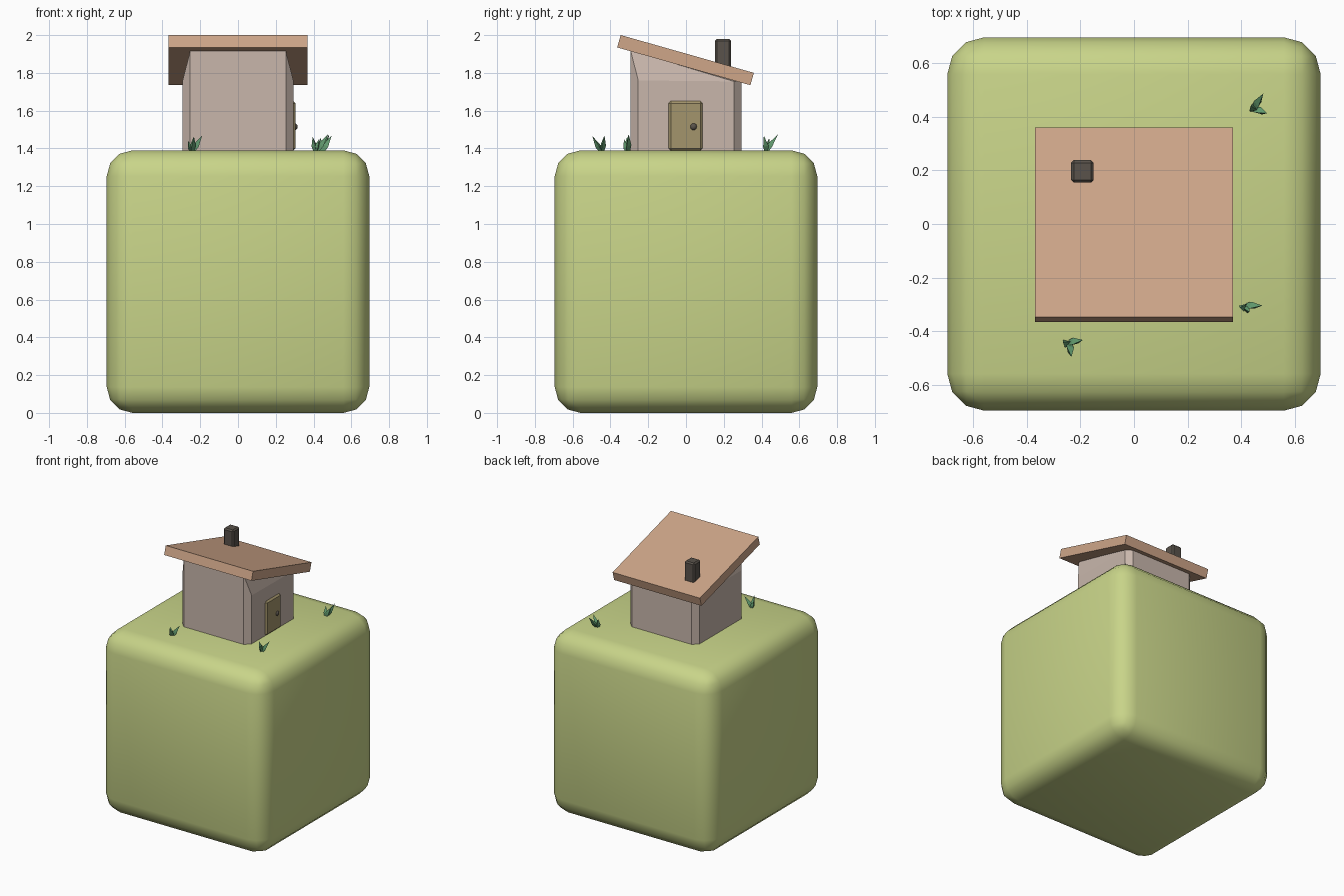
import bpy, bmesh, math
from mathutils import Vector, Matrix

if "Cube" in bpy.data.objects:
    bpy.data.objects.remove(bpy.data.objects["Cube"])


def material(name, rgb):
    m = bpy.data.materials.new(name)
    m.diffuse_color = (*rgb, 1)
    m.use_nodes = True
    m.node_tree.nodes["Principled BSDF"].inputs["Base Color"].default_value = m.diffuse_color
    return m


GREEN = material("meadow_green", (0.58, 0.66, 0.25))
WALL = material("plaster", (0.58, 0.47, 0.41))
ROOF = material("clay", (0.62, 0.38, 0.25))
DOOR = material("olive_wood", (0.37, 0.30, 0.15))
DARK = material("dark_stone", (0.10, 0.085, 0.07))
BLADE = material("grass_green", (0.13, 0.35, 0.17))


def finish(name, bm, mat, smooth=False):
    bmesh.ops.recalc_face_normals(bm, faces=bm.faces[:])
    for f in bm.faces:
        f.smooth = smooth
    me = bpy.data.meshes.new(name)
    bm.to_mesh(me)
    bm.free()
    me.materials.append(mat)
    ob = bpy.data.objects.new(name, me)
    bpy.context.collection.objects.link(ob)
    return ob


def box(name, center, size, mat, bevel=0, segments=1, tilt=0, smooth=False):
    bm = bmesh.new()
    bmesh.ops.create_cube(bm, size=1, matrix=Matrix.Diagonal((*size, 1)))
    if bevel:
        bmesh.ops.bevel(bm, geom=bm.edges[:], offset=bevel, segments=segments,
                        profile=0.5, affect='EDGES')
    ob = finish(name, bm, mat, smooth)
    ob.location = center
    ob.rotation_euler.x = tilt
    return ob


# Rounded block of ground
box("ground_block", (0, 0, 0.695), (1.39, 1.39, 1.39), GREEN, 0.137, 3, smooth=True)

# Walls: chamfered corners, upper sides leaning in below the sloping roof
bm = bmesh.new()
W, C = 0.293, 0.253
for s in (-1, 1):
    for p in ((W, -C, 1.37), (C, -W, 1.37), (W, C, 1.37), (C, W, 1.37),
              (W, -C, 1.76), (C, -W, 1.80), (W, C, 1.755), (C, W, 1.75),
              (C, -W, 1.918), (C, W - 0.005, 1.757)):
        bm.verts.new((s * p[0], p[1], p[2]))
bmesh.ops.convex_hull(bm, input=bm.verts[:])
bmesh.ops.dissolve_limit(bm, angle_limit=0.02, verts=bm.verts[:], edges=bm.edges[:])
finish("walls", bm, WALL)

# Sloping roof slab and chimney
box("roof", (0, -0.0025, 1.8675), (0.738, 0.733, 0.068), ROOF,
    tilt=-math.atan2(0.2, 0.705))
box("chimney", (-0.192, 0.196, 1.88), (0.084, 0.084, 0.20), DARK, 0.01)

# Door with knob on the right side
box("door", (0.285, -0.002, 1.52), (0.04, 0.188, 0.27), DOOR, 0.016)
bm = bmesh.new()
bmesh.ops.create_uvsphere(bm, u_segments=10, v_segments=6, radius=0.02)
finish("door_knob", bm, DARK, True).location = (0.297, 0.04, 1.515)


# Grass tufts: three-sided leaf blades from a shared base
def tuft(name, base, tips):
    bm = bmesh.new()
    for tip in tips:
        a, b = Vector((*base, 1.38)), Vector(tip)
        rot = (b - a).to_track_quat('Z', 'Y')
        rings = []
        for t, r in ((0, 0.011), (0.4, 0.017)):
            rings.append([bm.verts.new(a.lerp(b, t) + rot @ Vector(
                (r * math.cos(k * math.tau / 3), r * math.sin(k * math.tau / 3), 0)))
                for k in range(3)])
        top = bm.verts.new(b)
        bm.faces.new(rings[0])
        for k in range(3):
            n = (k + 1) % 3
            bm.faces.new((rings[0][k], rings[0][n], rings[1][n], rings[1][k]))
            bm.faces.new((rings[1][k], rings[1][n], top))
    finish(name, bm, BLADE)


tuft("grass_back", (0.447, 0.425),
     ((0.482, 0.486, 1.473), (0.496, 0.412, 1.468), (0.435, 0.44, 1.455)))
tuft("grass_side", (0.412, -0.308),
     ((0.478, -0.304, 1.476), (0.395, -0.312, 1.462), (0.43, -0.328, 1.45)))
tuft("grass_front", (-0.245, -0.445),
     ((-0.19, -0.432, 1.468), (-0.233, -0.495, 1.464), (-0.265, -0.44, 1.44)))
